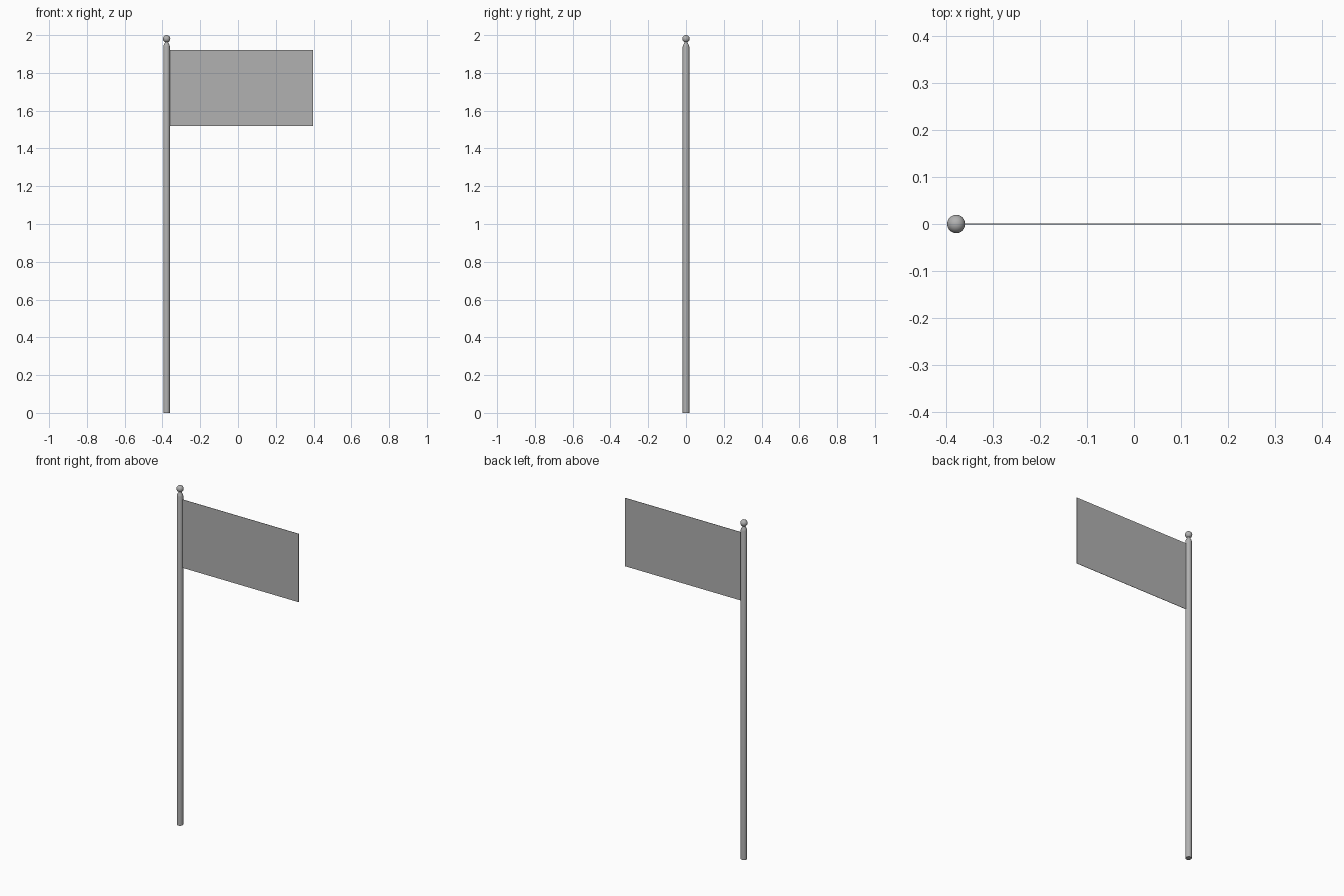
import bpy, bmesh, math

if "Cube" in bpy.data.objects:
    bpy.data.objects.remove(bpy.data.objects["Cube"])

POLE_X = -0.378
SIDES = 24

# Dark grey shared by all parts
grey = bpy.data.materials.new("dark_grey")
grey.diffuse_color = (0.44, 0.44, 0.44, 1)
grey.use_nodes = True
grey.node_tree.nodes["Principled BSDF"].inputs["Base Color"].default_value = grey.diffuse_color


def finish(name, bm, smooth=True):
    bmesh.ops.recalc_face_normals(bm, faces=bm.faces)
    mesh = bpy.data.meshes.new(name)
    bm.to_mesh(mesh)
    bm.free()
    mesh.materials.append(grey)
    obj = bpy.data.objects.new(name, mesh)
    bpy.context.collection.objects.link(obj)
    if smooth:
        bpy.ops.object.select_all(action='DESELECT')
        obj.select_set(True)
        bpy.context.view_layer.objects.active = obj
        bpy.ops.object.shade_smooth_by_angle(angle=math.radians(30))
    return obj


def lathe(name, profile):
    bm = bmesh.new()
    rings = [[bm.verts.new((POLE_X + r * math.cos(2 * math.pi * i / SIDES),
                            r * math.sin(2 * math.pi * i / SIDES), z))
              for i in range(SIDES)] for r, z in profile]
    for a, b in zip(rings, rings[1:]):
        for i in range(SIDES):
            j = (i + 1) % SIDES
            bm.faces.new((a[i], a[j], b[j], b[i]))
    bm.faces.new(rings[0])
    bm.faces.new(rings[-1])
    return finish(name, bm)


# Pole with tapered neck
lathe("pole", [(0.0175, 0), (0.0175, 1.939), (0.015, 1.948),
               (0.009, 1.959), (0.008, 1.97)])

# Ball finial on top
bm = bmesh.new()
bmesh.ops.create_uvsphere(bm, u_segments=SIDES, v_segments=16, radius=0.0195)
bmesh.ops.translate(bm, verts=bm.verts, vec=(POLE_X, 0, 1.9805))
finish("finial_ball", bm)

# Thin flag panel
bm = bmesh.new()
x0, x1, z0, z1 = POLE_X + 0.015, 0.397, 1.518, 1.921
bmesh.ops.create_cube(bm, size=1)
bmesh.ops.scale(bm, verts=bm.verts, vec=(x1 - x0, 0.002, z1 - z0))
bmesh.ops.translate(bm, verts=bm.verts, vec=((x0 + x1) / 2, 0, (z0 + z1) / 2))
finish("flag", bm, smooth=False)
